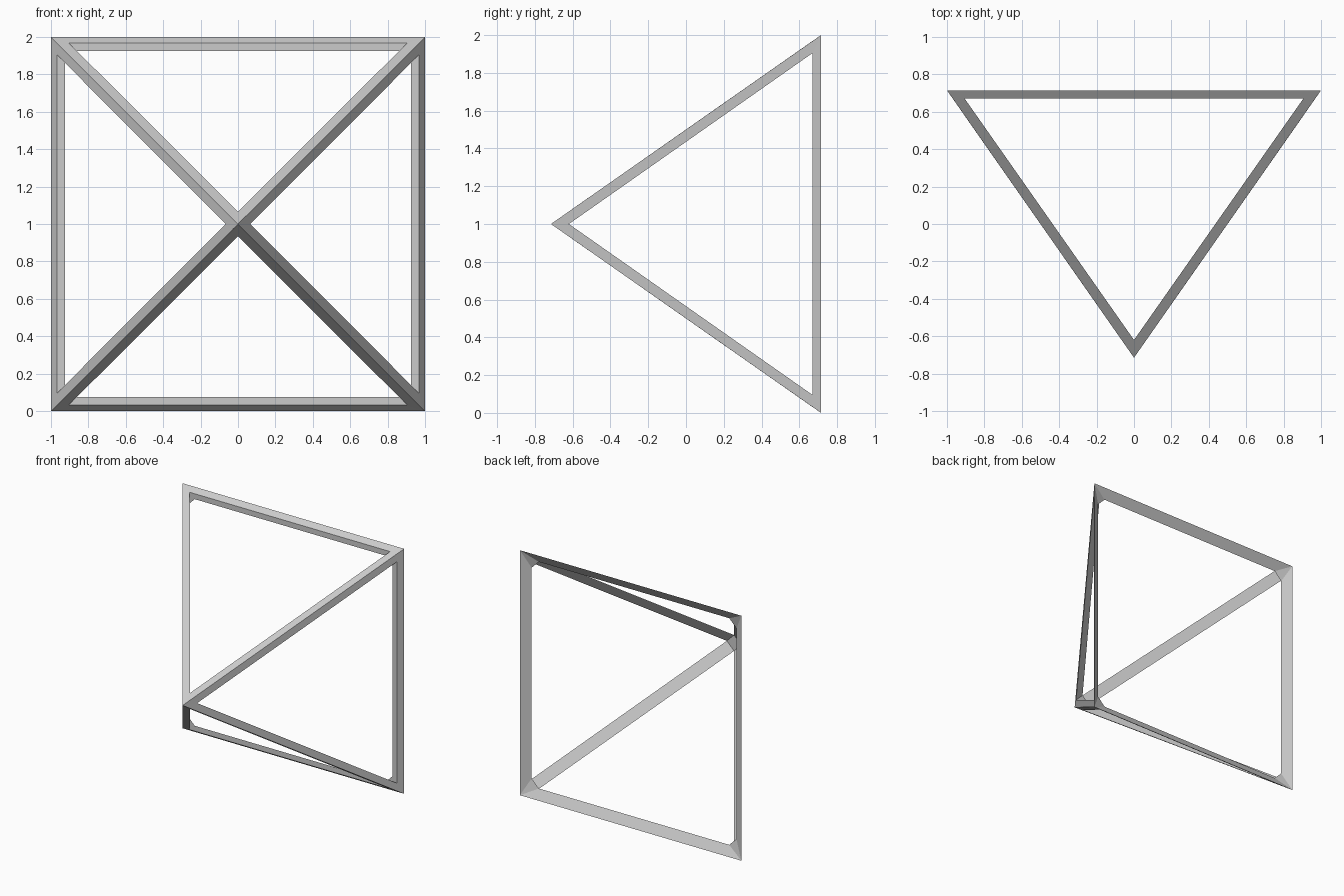
import bpy, bmesh
from mathutils import Vector

if "Cube" in bpy.data.objects:
    bpy.data.objects.remove(bpy.data.objects["Cube"])

H = 0.715          # half depth of the pyramid (apex at -H, open base at +H)
Y_IN = 0.67        # depth of the inner edge of the base bars
Y_TIP = -0.62      # depth of the window tips next to the apex


def turn(u, y, v, k):
    """Rotate a point k quarter turns about the pyramid axis."""
    for _ in range(k % 4):
        u, v = -v, u
    return Vector((u, y, v + 1))


bm = bmesh.new()
apex = bm.verts.new((0, -H, 1))


def ring(u, y, v):
    """One vertex on each of the four sides."""
    return [bm.verts.new(turn(u, y, v, k)) for k in range(4)]


corner = ring(1, H, -1)              # outer base corners
win_a = ring(0.969, Y_IN, -0.905)    # window corners, start and end of each side
win_b = ring(0.969, Y_IN, 0.905)
rim_a = ring(0.925, Y_IN, -0.86)     # inner edge of the base bars
rim_b = ring(0.925, Y_IN, 0.86)
tip = ring(0.065, Y_TIP, 0)          # window tips

for k in range(4):
    n, p = (k + 1) % 4, k - 1
    c0, c1 = corner[k], corner[n]
    a, b, t = win_a[k], win_b[k], tip[k]
    faces = [
        # outer strips around the triangular window
        (c0, c1, b, a), (c1, apex, t, b), (apex, c0, a, t),
        # base bar: front side and slanted back side
        (a, b, rim_b[k], rim_a[k]), (c0, c1, rim_b[k], rim_a[k]),
        # chamfered corner: front and back
        (win_b[p], a, rim_a[k], rim_b[p]), (c0, rim_a[k], rim_b[p]),
        # inside of the sloping bar
        (win_b[p], a, t, tip[p]),
    ]
    for f in faces:
        bm.faces.new(f)
bm.faces.new(tip)                    # inside of the apex

bmesh.ops.recalc_face_normals(bm, faces=bm.faces)
mesh = bpy.data.meshes.new("pyramid_frame")
bm.to_mesh(mesh)
bm.free()
obj = bpy.data.objects.new("pyramid_frame", mesh)
bpy.context.collection.objects.link(obj)
